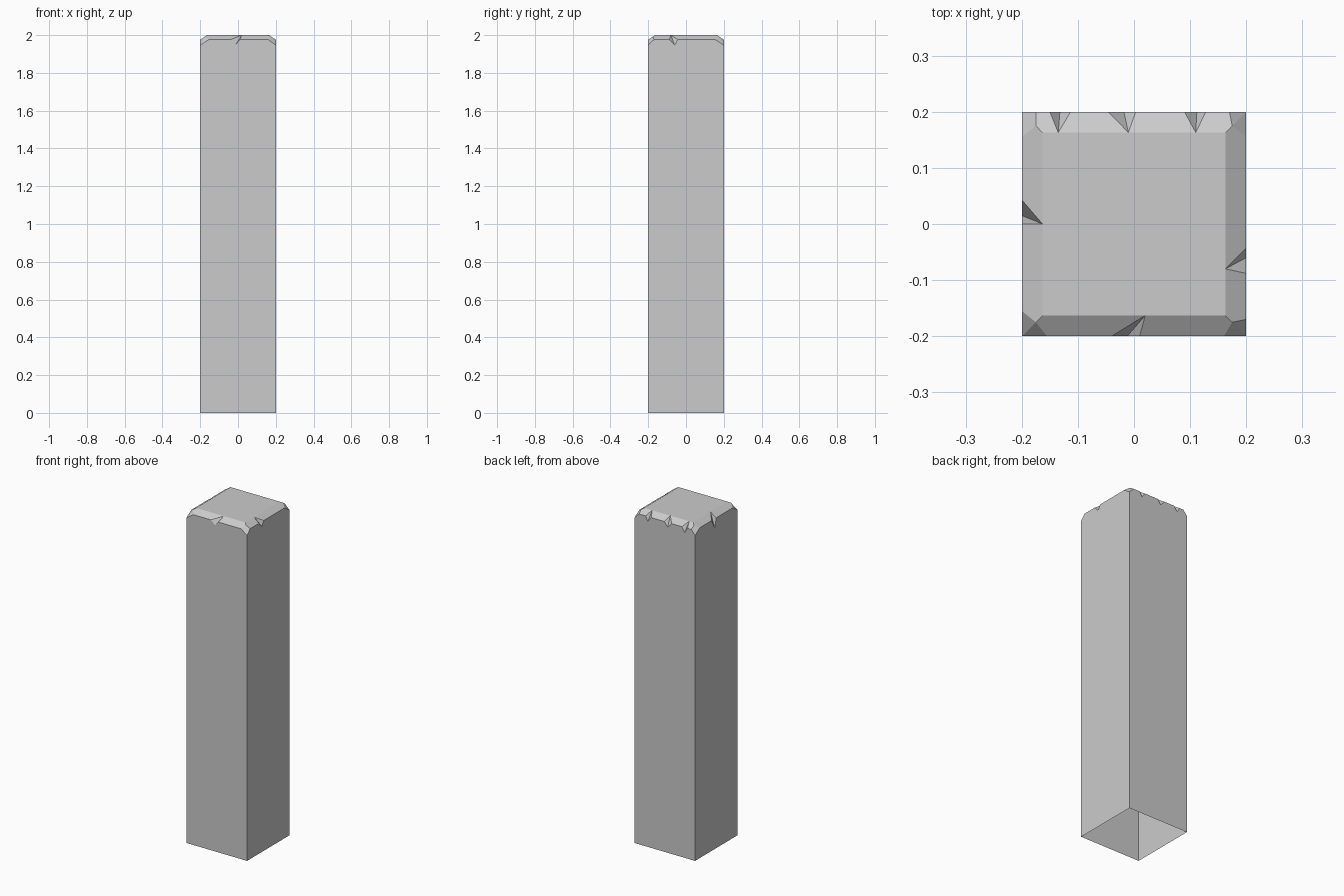
import bpy, bmesh
from math import pi
from mathutils import Vector, Matrix

if "Cube" in bpy.data.objects:
    bpy.data.objects.remove(bpy.data.objects["Cube"])

H, W = 2.0, 0.2            # height, half width
I, ZB = 0.163, 1.976       # top inset, bevel foot height
D, ZD = 0.175, 1.992       # inner point of each corner chip
ZC = 1.947                 # corner chip foot height

# each side, seen from outside: left chip, right chip,
# notches as (tip, left, lowest, right, lowest z)
sides = [
    (-0.155, 0.16, [(0.02, -0.04, -0.012, 0.01, 1.95)]),
    (-0.17, 0.155, [(-0.08, -0.088, -0.06, -0.043, 1.947)]),
    (-0.17, 0.175, [(-0.11, -0.128, -0.112, -0.09, 1.947),
                    (0.01, -0.003, 0.018, 0.046, 1.947),
                    (0.135, 0.113, 0.132, 0.15, 1.947)]),
    (-0.155, 0.155, [(0.0, -0.043, -0.015, 0.0, 1.92)]),
]

bm = bmesh.new()
top = []

for k, (cl, cr, notches) in enumerate(sides):
    rot = Matrix.Rotation(k * pi / 2, 3, 'Z')

    def p(u, depth, z):
        return rot @ Vector((u, -depth, z))

    def face(pts):
        bm.faces.new([bm.verts.new(q) for q in pts])

    low_l, low_r = p(-W, W, ZC), p(W, W, ZC)
    foot_l, foot_r = p(cl, W, ZB), p(cr, W, ZB)
    diag_l, diag_r = p(-D, D, ZD), p(D, D, ZD)

    # chipped corners
    face([low_l, foot_l, diag_l])
    face([foot_r, low_r, diag_r])

    # bevel strips with notches between them
    outline = [low_l, foot_l]
    start, start_top = foot_l, [p(-I, I, H), diag_l]
    top.append(p(-I, I, H))
    for tip, a, low, b, z in notches:
        t, pa, pl, pb = p(tip, I, H), p(a, W, ZB), p(low, W, z), p(b, W, ZB)
        face([start, pa, t] + start_top)
        face([pa, pl, t])
        face([pl, pb, t])
        outline += [pa, pl, pb]
        top.append(t)
        start, start_top = pb, [t]
    face([start, foot_r, diag_r, p(I, I, H)] + start_top)

    # wall below the bevel
    outline += [foot_r, low_r]
    face([p(-W, W, 0), p(W, W, 0)] + outline[::-1])

# flat top; the bottom stays open
bm.faces.new([bm.verts.new(q) for q in top])
bmesh.ops.remove_doubles(bm, verts=bm.verts[:], dist=1e-5)

mesh = bpy.data.meshes.new("post")
bm.to_mesh(mesh)
bm.free()
post = bpy.data.objects.new("post", mesh)
bpy.context.collection.objects.link(post)
